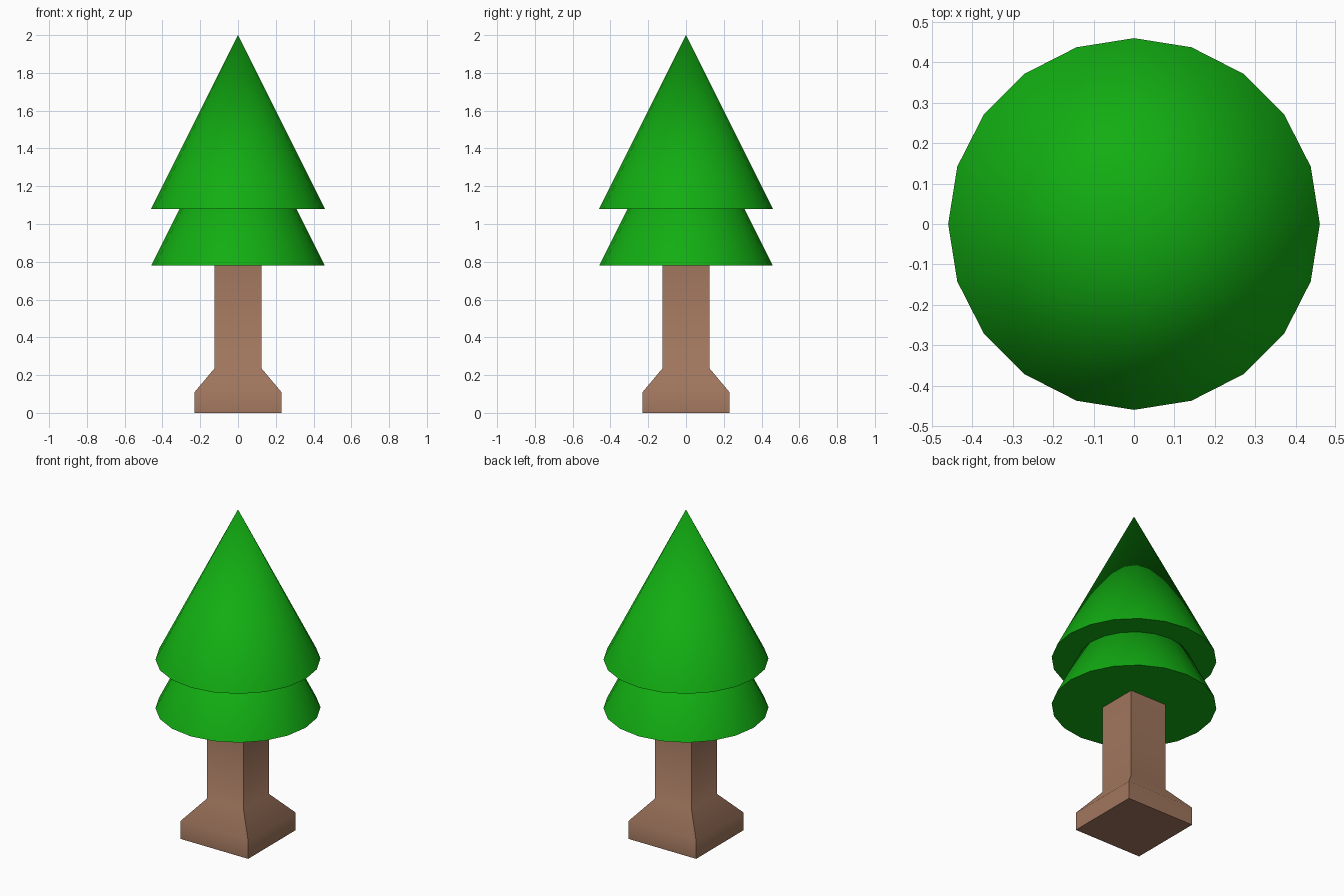
import bpy, bmesh, math

if "Cube" in bpy.data.objects:
    bpy.data.objects.remove(bpy.data.objects["Cube"])


def material(name, color):
    mat = bpy.data.materials.new(name)
    mat.diffuse_color = (*color, 1)
    mat.use_nodes = True
    mat.node_tree.nodes["Principled BSDF"].inputs["Base Color"].default_value = mat.diffuse_color
    return mat


def finish(obj, name, mat, angle):
    obj.name = name
    obj.data.materials.append(mat)
    bpy.ops.object.select_all(action='DESELECT')
    obj.select_set(True)
    bpy.context.view_layer.objects.active = obj
    bpy.ops.object.shade_smooth_by_angle(angle=math.radians(angle))


green = material("foliage_green", (0.006, 0.42, 0.006))
brown = material("bark_brown", (0.35, 0.18, 0.11))

# Two stacked foliage cones, 20 sides, smooth with a crisp rim
for name, base in (("lower_foliage", 0.78), ("upper_foliage", 1.08)):
    bpy.ops.mesh.primitive_cone_add(vertices=20, radius1=0.46, radius2=0, depth=0.92,
                                    location=(0, 0, base + 0.46))
    finish(bpy.context.object, name, green, 40)

# Square trunk with a flared foot: stacked square rings (half width, height)
bm = bmesh.new()
rings = []
for half, z in ((0.23, 0), (0.23, 0.11), (0.125, 0.235), (0.125, 0.79)):
    rings.append([bm.verts.new((x * half, y * half, z))
                  for x, y in ((-1, -1), (1, -1), (1, 1), (-1, 1))])
for low, high in zip(rings, rings[1:]):
    for i in range(4):
        j = (i + 1) % 4
        bm.faces.new((low[i], low[j], high[j], high[i]))
bm.faces.new(rings[0][::-1])
bm.faces.new(rings[-1])
mesh = bpy.data.meshes.new("trunk")
bm.to_mesh(mesh)
bm.free()
trunk = bpy.data.objects.new("trunk", mesh)
bpy.context.collection.objects.link(trunk)
finish(trunk, "trunk", brown, 50)
